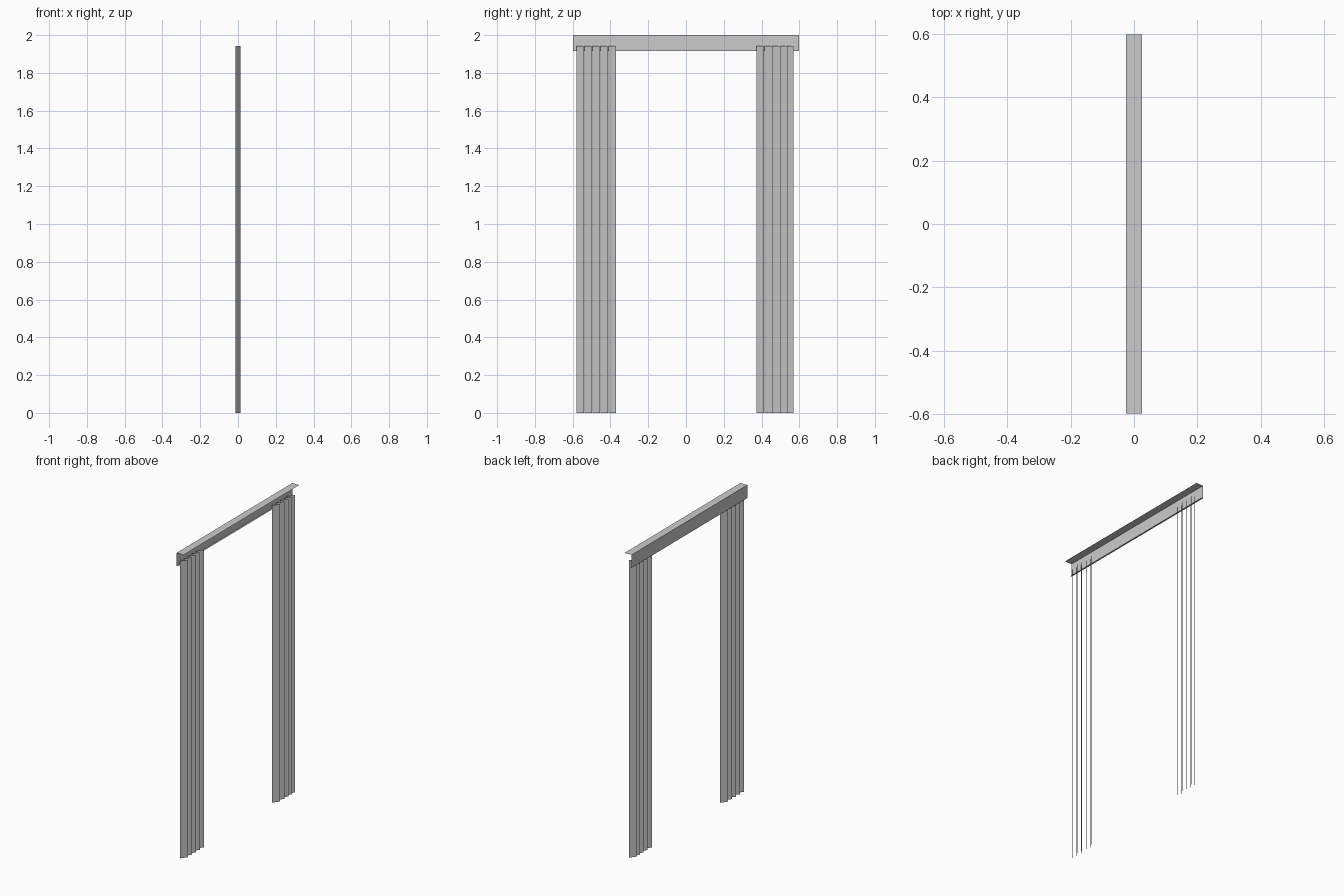
import bpy, bmesh
from math import radians, sin, cos

if "Cube" in bpy.data.objects:
    bpy.data.objects.remove(bpy.data.objects["Cube"], do_unlink=True)


def material(name, value):
    mat = bpy.data.materials.new(name)
    mat.use_nodes = True
    colour = (value, value, value, 1)
    mat.diffuse_color = colour
    mat.node_tree.nodes["Principled BSDF"].inputs["Base Color"].default_value = colour
    return mat


grey = material("light_grey", 0.6)


def sheet(name, profile, offset):
    """Sweep an open profile along one straight offset into a thin sheet."""
    bm = bmesh.new()
    start = [bm.verts.new(p) for p in profile]
    end = [bm.verts.new([a + b for a, b in zip(p, offset)]) for p in profile]
    for i in range(len(profile) - 1):
        bm.faces.new((start[i], start[i + 1], end[i + 1], end[i]))
    mesh = bpy.data.meshes.new(name)
    bm.to_mesh(mesh)
    bm.free()
    mesh.materials.append(grey)
    obj = bpy.data.objects.new(name, mesh)
    bpy.context.collection.objects.link(obj)
    return obj


# Head rail: top plate, back wall and a narrow bottom lip
HALF = 0.597
rail = [(0.025, 2.0), (-0.025, 2.0), (-0.025, 1.915), (-0.015, 1.915)]
sheet("head_rail", [(x, -HALF, z) for x, z in rail], (0, 2 * HALF, 0))

# Two stacks of tilted hanging slats, placed by their outer y edge
WIDTH, TILT, TOP = 0.05, radians(55), 1.943
dx, dy = WIDTH * cos(TILT), WIDTH * sin(TILT)
stacks = {
    "right_end_slat": (-0.539, -0.497, -0.455, -0.413, -0.370),
    "far_end_slat": (0.414, 0.457, 0.499, 0.537, 0.568),
}
stacks = {"front_slat": stacks["right_end_slat"], "back_slat": stacks["far_end_slat"]}
for name, edges in stacks.items():
    for i, y in enumerate(edges):
        sheet(f"{name}_{i + 1}",
              [(-dx / 2, y - dy, 0), (dx / 2, y, 0)], (0, 0, TOP))
